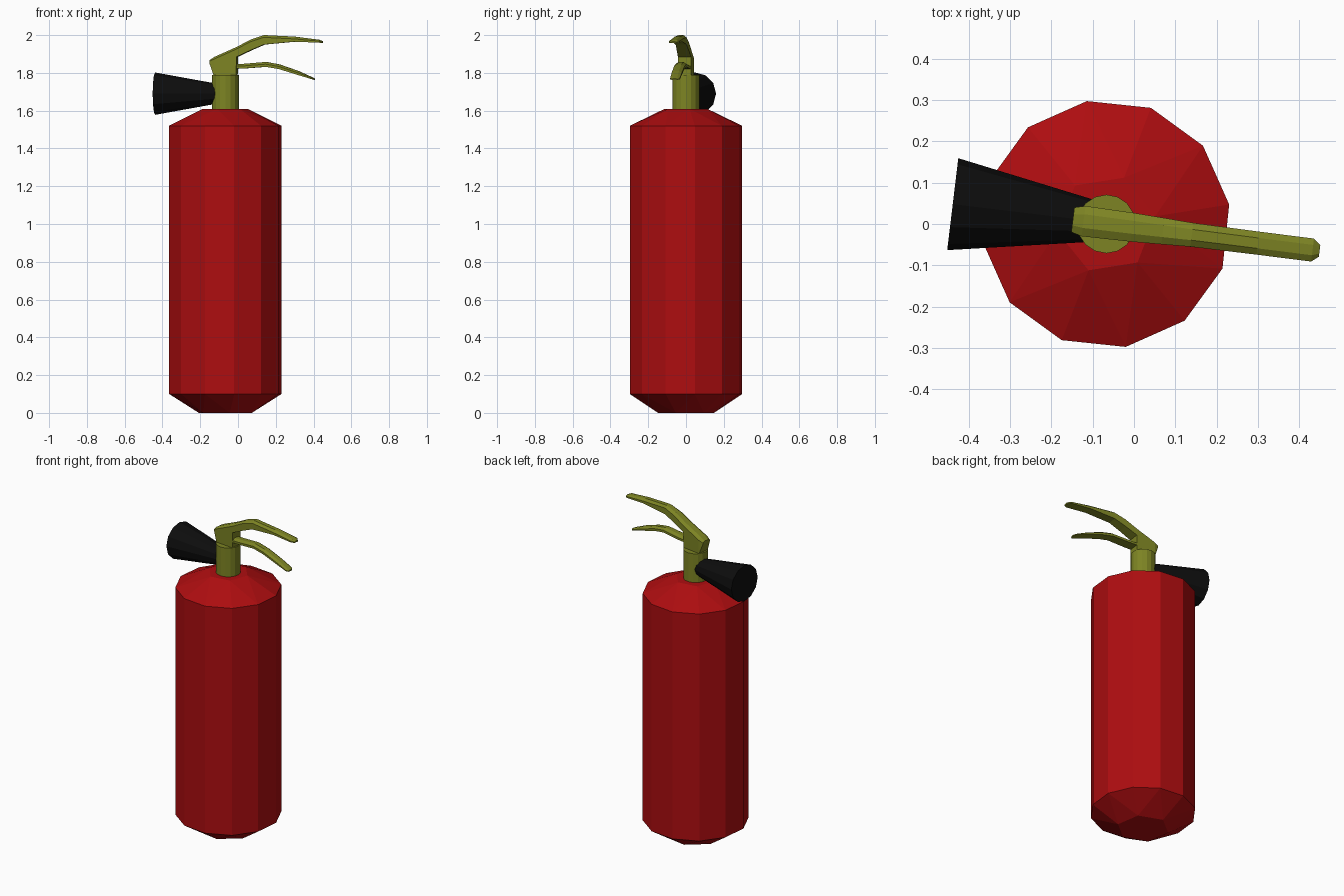
import bpy, bmesh, math
from mathutils import Vector

if "Cube" in bpy.data.objects:
    bpy.data.objects.remove(bpy.data.objects["Cube"])

def material(name, rgb):
    m = bpy.data.materials.new(name)
    m.diffuse_color = (*rgb, 1)
    m.use_nodes = True
    m.node_tree.nodes["Principled BSDF"].inputs["Base Color"].default_value = m.diffuse_color
    return m

RED = material("red paint", (0.42, 0.004, 0.005))
OLIVE = material("olive metal", (0.205, 0.23, 0.017))
BLACK = material("black rubber", (0.004, 0.004, 0.004))
CX = -0.067  # axis of the tank

def finish(bm, name, mat):
    bmesh.ops.recalc_face_normals(bm, faces=bm.faces)
    me = bpy.data.meshes.new(name)
    bm.to_mesh(me)
    bm.free()
    me.materials.append(mat)
    ob = bpy.data.objects.new(name, me)
    bpy.context.collection.objects.link(ob)
    return ob

def ring(bm, r, z, n, start):
    for k in range(n):
        a = math.radians(start) + 2 * math.pi * k / n
        bm.verts.new((CX + r * math.cos(a), r * math.sin(a), z))

# Tank: twelve-sided body closing to six-sided ends
bm = bmesh.new()
ring(bm, 0.15, 0.0, 6, 39)
ring(bm, 0.301, 0.10, 12, 9)
ring(bm, 0.301, 1.52, 12, 9)
ring(bm, 0.12, 1.61, 6, 9)
bmesh.ops.convex_hull(bm, input=bm.verts)
bmesh.ops.dissolve_limit(bm, angle_limit=0.01, verts=bm.verts, edges=bm.edges)
finish(bm, "tank", RED)

def cone(name, start, end, r1, r2, n, mat):
    start, end = Vector(start), Vector(end)
    d = end - start
    bm = bmesh.new()
    bmesh.ops.create_cone(bm, cap_ends=True, segments=n, radius1=r1,
                          radius2=r2, depth=d.length)
    bm.transform(d.to_track_quat('Z', 'Y').to_matrix().to_4x4())
    bmesh.ops.translate(bm, verts=bm.verts, vec=(start + end) / 2)
    return finish(bm, name, mat)

# Valve neck and discharge horn
cone("valve_neck", (CX, 0, 1.59), (CX, 0, 1.79), 0.071, 0.071, 16, OLIVE)
cone("horn", (-0.09, 0.006, 1.69), (-0.4385, 0.048, 1.69), 0.049, 0.112, 12, BLACK)

# Levers: chamfered section swept through (x, top z, bottom z, half width)
def lever(name, stations):
    bm = bmesh.new()
    slope = math.radians(-7.2)
    c, s = math.cos(slope), math.sin(slope)
    rows = []
    for x, top, low, w in stations:
        u = (x - CX) / c
        drop = min(0.012, (top - low) * 0.45)
        section = [(-w, low), (-w, top - drop), (-w * 0.45, top),
                   (w * 0.45, top), (w, top - drop), (w, low)]
        rows.append([bm.verts.new((CX + u * c - v * s, u * s + v * c, z))
                     for v, z in section])
    for a, b in zip(rows, rows[1:]):
        for i in range(6):
            j = (i + 1) % 6
            bm.faces.new((a[i], a[j], b[j], b[i]))
    bm.faces.new(rows[0])
    bm.faces.new(rows[-1])
    return finish(bm, name, OLIVE)

lever("upper_lever", [
    (-0.148, 1.868, 1.852, 0.03), (-0.122, 1.885, 1.78, 0.037),
    (-0.006, 1.937, 1.78, 0.035), (-0.004, 1.938, 1.885, 0.035),
    (0.07, 1.977, 1.92, 0.032), (0.14, 2.0, 1.95, 0.029),
    (0.30, 1.992, 1.965, 0.028), (0.432, 1.975, 1.96, 0.028),
    (0.449, 1.967, 1.957, 0.014)])
lever("lower_lever", [
    (-0.06, 1.842, 1.82, 0.032), (0.03, 1.848, 1.823, 0.032),
    (0.15, 1.858, 1.832, 0.029), (0.22, 1.845, 1.82, 0.028),
    (0.32, 1.81, 1.789, 0.027), (0.395, 1.776, 1.766, 0.026),
    (0.405, 1.771, 1.763, 0.014)])
